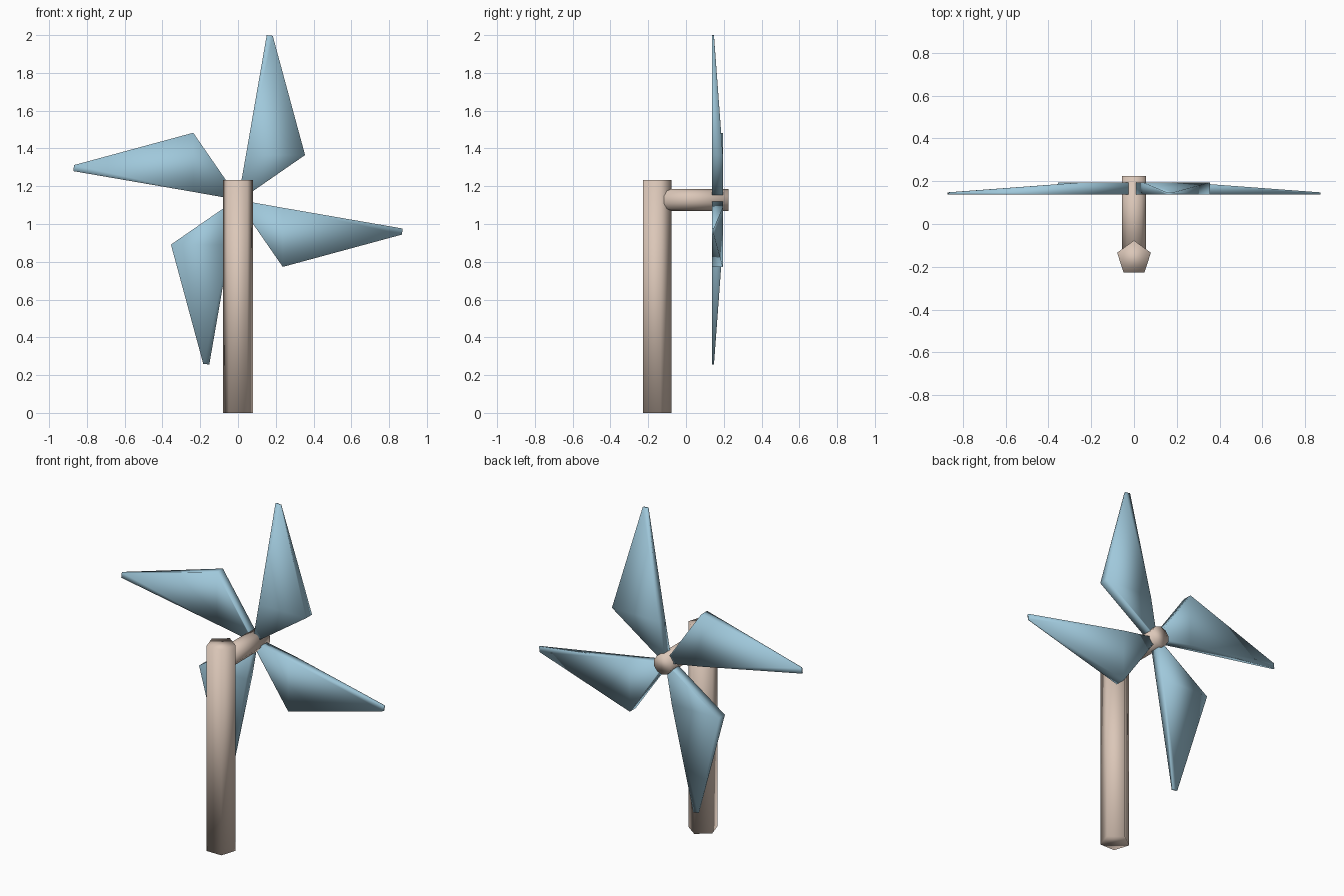
import bpy, math

if "Cube" in bpy.data.objects:
    bpy.data.objects.remove(bpy.data.objects["Cube"])

HUB_Z = 1.128


def material(name, rgb):
    m = bpy.data.materials.new(name)
    m.diffuse_color = (*rgb, 1)
    m.use_nodes = True
    m.node_tree.nodes["Principled BSDF"].inputs["Base Color"].default_value = m.diffuse_color
    return m


tan = material("tan wood", (0.71, 0.57, 0.48))
blue = material("pale blue", (0.35, 0.58, 0.71))


def make(name, verts, faces, mat):
    me = bpy.data.meshes.new(name)
    me.from_pydata(verts, [], faces)
    me.materials.append(mat)
    ob = bpy.data.objects.new(name, me)
    bpy.context.collection.objects.link(ob)
    for p in me.polygons:
        p.use_smooth = True     # soft shading across every edge
    return ob


def prism(name, ring0, ring1, mat):
    """Closed solid between two matching rings."""
    n = len(ring0)
    faces = [list(range(n))[::-1], list(range(n, 2 * n))]
    faces += [(i, (i + 1) % n, n + (i + 1) % n, n + i) for i in range(n)]
    return make(name, ring0 + ring1, faces, mat)


# five-sided pole, one corner pointing back
pent = [(0.083 * math.cos(a), -0.16 + 0.083 * math.sin(a))
        for a in (math.pi / 2 + i * math.tau / 5 for i in range(5))]
prism("pole", [(x, y, 0) for x, y in pent], [(x, y, 1.232) for x, y in pent], tan)

# round axle running back from the pole
circ = [(0.058 * math.sin(a), HUB_Z + 0.058 * math.cos(a))
        for a in (i * math.tau / 10 for i in range(10))]
prism("axle", [(x, 0.225, z) for x, z in circ][::-1],
      [(x, -0.15, z) for x, z in circ][::-1], tan).data.flip_normals()

# blade outline: x, height above hub, back depth (front is flat)
outline = [(0.0, 0.0, 0.195), (0.012, 0.0, 0.195), (0.355, 0.237, 0.195),
           (0.184, 0.868, 0.148), (0.152, 0.872, 0.148), (0.042, 0.237, 0.195)]
FRONT = 0.138
for k in range(4):
    c, s = math.cos(k * math.pi / 2), math.sin(k * math.pi / 2)
    pts = [(x * c - h * s, HUB_Z + x * s + h * c, d) for x, h, d in outline]
    verts = [(x, FRONT, z) for x, z, d in pts] + [(x, d, z) for x, z, d in pts]
    faces = [(0, 1, 2, 5), (5, 2, 3, 4), (6, 11, 8, 7), (11, 10, 9, 8)]
    faces += [(i, i + 6, (i + 1) % 6 + 6, (i + 1) % 6) for i in range(6)]
    make(f"blade_{k + 1}", verts, faces, blue)
